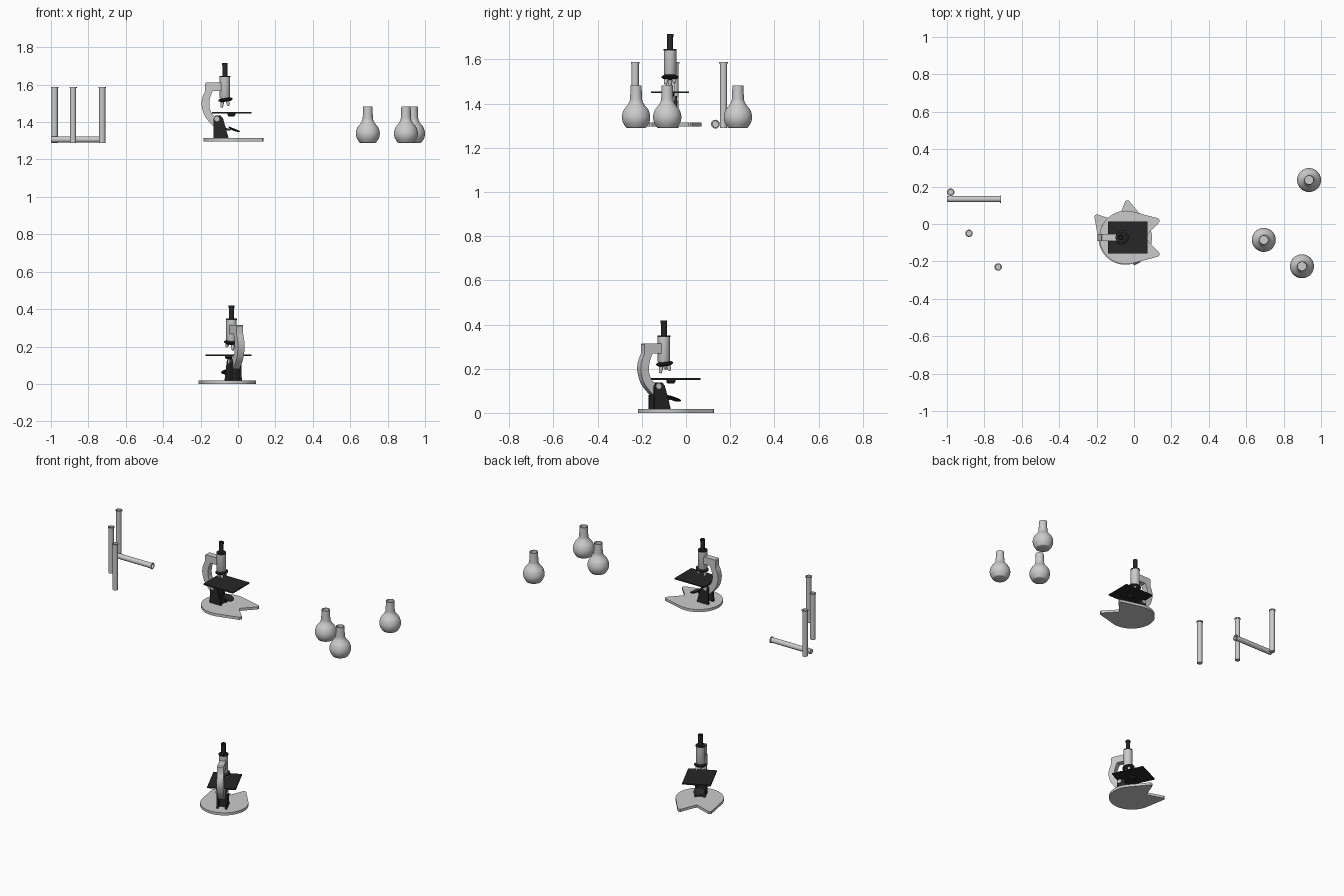
import bpy, bmesh, math
from mathutils import Matrix, Vector

if "Cube" in bpy.data.objects:
    bpy.data.objects.remove(bpy.data.objects["Cube"])

black = bpy.data.materials.new("black")
black.diffuse_color = (0.02, 0.02, 0.02, 1)
black.use_nodes = True
black.node_tree.nodes["Principled BSDF"].inputs["Base Color"].default_value = black.diffuse_color


def finish(name, bm, M, mat=None, angle=35):
    bmesh.ops.recalc_face_normals(bm, faces=bm.faces)
    me = bpy.data.meshes.new(name)
    bm.to_mesh(me)
    bm.free()
    ob = bpy.data.objects.new(name, me)
    bpy.context.collection.objects.link(ob)
    ob.matrix_world = M
    if mat:
        me.materials.append(mat)
    bpy.ops.object.select_all(action='DESELECT')
    ob.select_set(True)
    bpy.context.view_layer.objects.active = ob
    bpy.ops.object.shade_smooth_by_angle(angle=math.radians(angle))
    return ob


def lathe(name, profile, M, mat=None, n=40):
    """Spin (radius, height) points around z."""
    bm = bmesh.new()
    vs = [bm.verts.new((r, 0, z)) for r, z in profile]
    es = [bm.edges.new(p) for p in zip(vs, vs[1:])]
    bmesh.ops.spin(bm, geom=vs + es, cent=(0, 0, 0), axis=(0, 0, 1),
                   angle=2 * math.pi, steps=n, use_duplicate=False)
    bmesh.ops.remove_doubles(bm, verts=bm.verts, dist=1e-5)
    return finish(name, bm, M, mat)


def cyl(name, r, z0, z1, M, mat=None):
    return lathe(name, [(0, z0), (r, z0), (r, z1), (0, z1)], M, mat)


def prism(name, pts, depth, M, mat=None):
    """Extrude a 2D outline along local z, from 0 to depth."""
    bm = bmesh.new()
    f = bm.faces.new([bm.verts.new((x, y, 0)) for x, y in pts])
    g = bmesh.ops.extrude_face_region(bm, geom=[f])
    bmesh.ops.translate(bm, vec=(0, 0, depth),
                        verts=[v for v in g["geom"] if isinstance(v, bmesh.types.BMVert)])
    return finish(name, bm, M, mat)


def side(v):
    """Maps outline (u, z) to the vertical plane starting at sideways offset v."""
    return Matrix.Translation((0, v, 0)) @ Matrix.Rotation(math.pi / 2, 4, 'X')


def smooth_path(pts, k=6):
    """Catmull-Rom samples through the points."""
    p = [Vector(q) for q in [pts[0]] + pts + [pts[-1]]]
    out = []
    for a, b, c, d in zip(p, p[1:], p[2:], p[3:]):
        for i in range(k):
            t = i / k
            out.append(0.5 * (2 * b + (c - a) * t + (2 * a - 5 * b + 4 * c - d) * t * t
                              + (3 * b - a - 3 * c + d) * t ** 3))
    return [tuple(q) for q in out] + [tuple(pts[-1])]


def microscope(tag, loc, heading):
    T = Matrix.Translation(loc) @ Matrix.Rotation(math.radians(heading), 4, 'Z')
    n = lambda s: tag + "_" + s
    # base: disc with a forked front
    half = [(.131, 0), (.14, .013), (.198, .074), (.206, .083), (.207, .093), (.2, .102)]
    arc = [(.028 + .143 * math.cos(math.radians(a)), .143 * math.sin(math.radians(a)))
           for a in range(72, 289, 6)]
    prism(n("base"), half + arc + [(x, -y) for x, y in half[:0:-1]], .017, T)

    # pillar: two side plates and a web
    plate = [(-.062, .015), (.02, .015), (.004, .075), (-.01, .122), (-.022, .137),
             (-.05, .137), (-.06, .122)]
    for s in (.032, -.02):
        prism(n("pillar_plate"), plate, .012, T @ side(s), black)
    prism(n("pillar_web"), [(-.03, .015), (.012, .015), (-.015, .11), (-.03, .11)],
          .042, T @ side(.021), black)
    cyl(n("pivot_bolt"), .013, -.037, .037,
        T @ Matrix.Translation((-.043, 0, .12)) @ Matrix.Rotation(math.pi / 2, 4, 'X'))

    # curved arm
    outer = smooth_path([(-.106, .268), (-.121, .23), (-.124, .19), (-.11, .14), (-.085, .105), (-.06, .08)])
    inner = smooth_path([(-.03, .1), (-.045, .125), (-.07, .15), (-.083, .185), (-.08, .23), (-.066, .268)])
    prism(n("arm"), [(-.02, .315), (-.1, .315), (-.106, .309)] + outer + inner + [(-.02, .268)],
          .039, T @ side(.0195))

    # body tube and eyepiece
    lathe(n("tube"), [(0, .228), (.024, .228), (.028, .236), (.028, .346), (.024, .346), (0, .346)], T)
    cyl(n("tube_cap"), .029, .343, .35, T, black)
    lathe(n("eyepiece"), [(0, .34), (.0135, .34), (.0135, .405), (.015, .405), (.015, .418),
                          (.011, .418), (.009, .412), (0, .412)], T, black)

    # tilted nosepiece with objectives
    N = T @ Matrix.Translation((.003, 0, .224)) @ Matrix.Rotation(math.radians(-8), 4, 'Y')
    lathe(n("nosepiece"), [(0, .007), (.03, .007), (.038, .002), (.038, -.004), (.026, -.012), (0, -.012)],
          N, black)
    for i, L in enumerate((.034, .028, .022)):
        O = (N @ Matrix.Rotation(math.radians(180 + 120 * i), 4, 'Z')
             @ Matrix.Translation((.018, 0, -.008)) @ Matrix.Rotation(math.radians(-14), 4, 'Y'))
        lathe(n("objective"), [(0, 0), (.009, 0), (.009, -L * .6), (.005, -L), (0, -L)], O)

    # stage with condenser
    prism(n("stage"), [(-.07, -.086), (.143, -.086), (.143, .086), (-.07, .086)], .008,
          T @ Matrix.Translation((0, 0, .15)), black)
    lathe(n("condenser"), [(0, .152), (.021, .152), (.021, .141), (.015, .134), (0, .134)],
          T @ Matrix.Translation((.035, 0, 0)), black)

    # dished mirror
    lathe(n("mirror"), [(0, -.004), (.02, -.002), (.033, .004), (.034, .008), (.031, .008), (.018, .002), (0, 0)],
          T @ Matrix.Translation((.048, 0, .06)) @ Matrix.Rotation(math.radians(22), 4, 'Y'), black)
    prism(n("mirror_stem"), [(0, .06), (.03, .058), (.03, .066), (0, .072)], .012, T @ side(.006), black)


microscope("lower_microscope", (-.035, -.1, 0), 115)
microscope("upper_microscope", (-.07, -.072, 1.297), 0)

# flasks
outside = [(.04, 0)] + smooth_path([(.046, .003), (.06, .027), (.064, .053), (.056, .082), (.04, .103),
                                    (.03, .12), (.027, .14), (.025, .193)], 4)
inside = [(.022, .193), (.023, .14), (.037, .1), (.058, .06), (.05, .02), (.038, .005), (0, .005)]
for x, y in ((.694, -.085), (.898, -.226), (.936, .235)):
    lathe("flask", [(0, 0)] + outside + inside, Matrix.Translation((x, y, 1.289)))

# test tubes, three standing and one lying
tube = [(0, 0), (.0165, 0), (.0165, .292), (.02, .293), (.02, .299), (.0145, .299), (.0135, .29),
        (.0135, .003), (0, .003)]
for x, y in ((-.98, .17), (-.882, -.05), (-.726, -.23)):
    lathe("test_tube", tube, Matrix.Translation((x, y, 1.289)), n=28)
lathe("lying_test_tube", tube,
      Matrix.Translation((-1, .133, 1.307)) @ Matrix.Rotation(math.pi / 2, 4, 'Y')
      @ Matrix.Scale(.97, 4, (0, 0, 1)), n=28)
